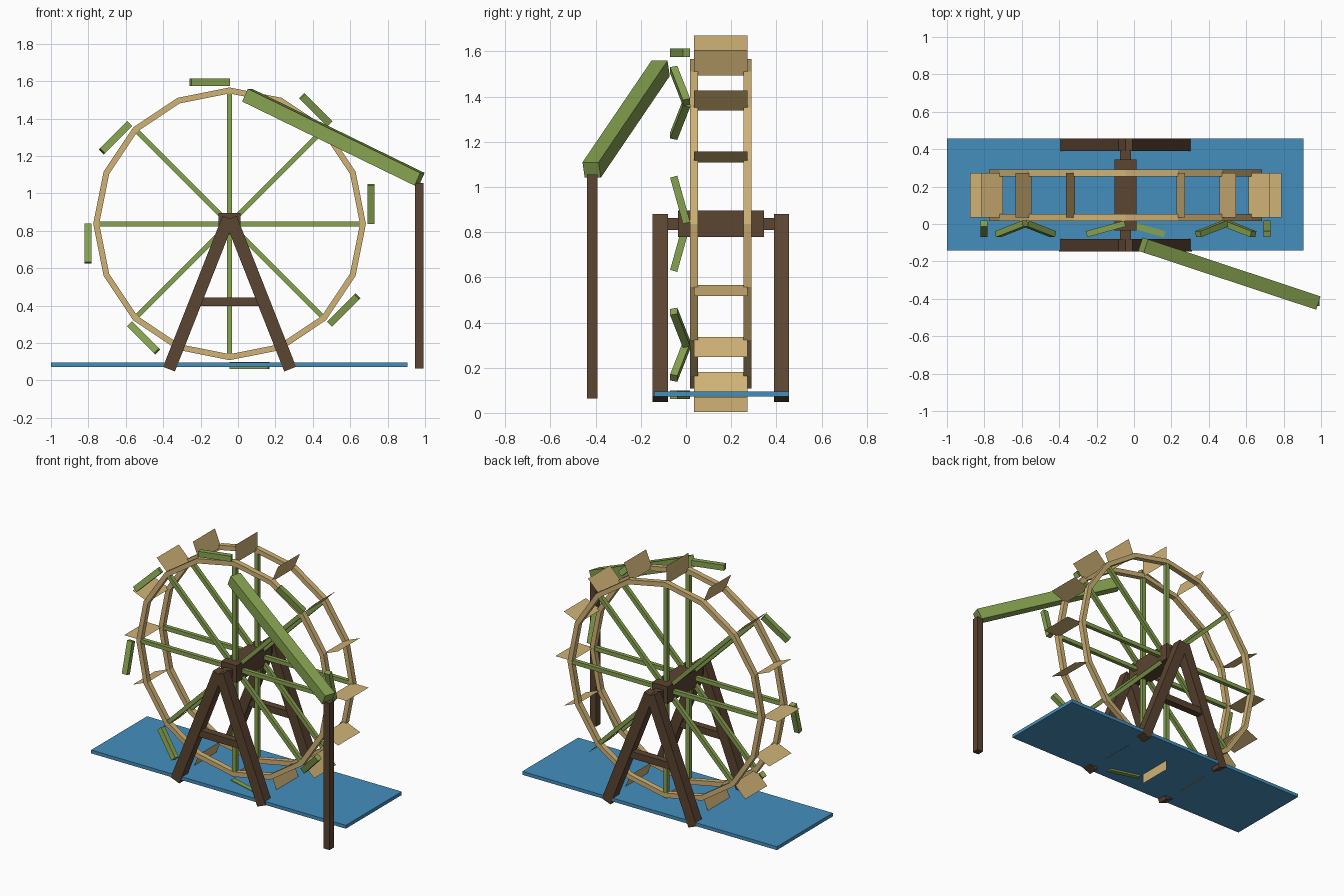
import bpy, bmesh
from math import pi, radians, atan2
from mathutils import Matrix, Vector

cube = bpy.data.objects.get("Cube")
if cube:
    bpy.data.objects.remove(cube, do_unlink=True)


def material(name, rgb):
    m = bpy.data.materials.new(name)
    m.use_nodes = True
    m.diffuse_color = (*rgb, 1)
    m.node_tree.nodes["Principled BSDF"].inputs["Base Color"].default_value = (*rgb, 1)
    return m


TAN = material("pale wood", (0.63, 0.445, 0.18))
GREEN = material("green wood", (0.242, 0.366, 0.08))
BROWN = material("dark wood", (0.105, 0.058, 0.031))
BLUE = material("water blue", (0.058, 0.275, 0.51))


def finish(name, bm, mat):
    me = bpy.data.meshes.new(name)
    bm.to_mesh(me)
    bm.free()
    me.materials.append(mat)
    ob = bpy.data.objects.new(name, me)
    bpy.context.collection.objects.link(ob)
    return ob


def box(name, mat, size, matrix):
    bm = bmesh.new()
    bmesh.ops.create_cube(bm, size=1, matrix=matrix @ Matrix.Diagonal((*size, 1)))
    return finish(name, bm, mat)


def block(name, mat, lo, hi):
    lo, hi = Vector(lo), Vector(hi)
    return box(name, mat, hi - lo, Matrix.Translation((lo + hi) / 2))


HUB = Matrix.Translation((-0.045, 0, 0.837))
SIDES = {"front": 0.035, "back": 0.273}
STEPS = 16


def turn(i):
    return HUB @ Matrix.Rotation(-2 * pi * i / STEPS, 4, 'Y')


# Water sheet
block("water", BLUE, (-1, -0.142, 0.072), (0.907, 0.456, 0.095))

# Wheel rims and spokes
for side, y in SIDES.items():
    bm = bmesh.new()
    rings = []
    for i in range(STEPS):
        rings.append([bm.verts.new(turn(i) @ Vector((r, y + d, 0)))
                      for r, d in ((0.697, -0.018), (0.729, -0.018),
                                   (0.729, 0.018), (0.697, 0.018))])
    for i in range(STEPS):
        a, b = rings[i], rings[(i + 1) % STEPS]
        for k in range(4):
            n = (k + 1) % 4
            bm.faces.new((a[k], a[n], b[n], b[k]))
    bmesh.ops.recalc_face_normals(bm, faces=bm.faces)
    finish(f"{side}_rim", bm, TAN)
    for i in range(0, STEPS // 2, 2):
        box(f"{side}_spoke_{i // 2 + 1}", GREEN, (1.42, 0.027, 0.027),
            turn(i) @ Matrix.Translation((0, y, 0)))

# Thin paddle boards
for i in range(STEPS):
    bm = bmesh.new()
    bm.faces.new([bm.verts.new(turn(i) @ Vector((r, y, 0)))
                  for r, y in ((0.71, 0.036), (0.833, 0.036),
                               (0.833, 0.272), (0.71, 0.272))])
    finish(f"paddle_{i + 1}", bm, TAN)

# Slanted slats at the front spoke ends
for i in range(0, STEPS, 2):
    box(f"slat_{i // 2 + 1}", GREEN, (0.038, 0.033, 0.213),
        turn(i) @ Matrix.Translation((0.757, -0.026, 0.106))
        @ Matrix.Rotation(radians(15.5), 4, 'X'))

# Hub and axle
box("hub", BROWN, (0.118, 0.38, 0.116), HUB @ Matrix.Translation((0, 0.155, 0)))
box("axle", BROWN, (0.059, 0.58, 0.053), HUB @ Matrix.Translation((0, 0.155, 0)))

# A-frame supports
for side, y in (("front", -0.114), ("back", 0.423)):
    for label, s in (("left", 1), ("right", -1)):
        foot = Vector((-0.045 + s * 0.324, y, 0.06))
        top = Vector((-0.045 + s * 0.006, y, 0.867))
        d = top - foot
        box(f"{side}_{label}_leg", BROWN, (0.068, 0.067, d.length),
            Matrix.Translation((foot + top) / 2)
            @ Matrix.Rotation(atan2(d.x, d.z), 4, 'Y'))
    block(f"{side}_crossbar", BROWN, (-0.2, y - 0.024, 0.397), (0.11, y + 0.024, 0.443))

# Sloping chute and its post
along = Vector((0.861, -0.285, -0.42)).normalized()
across = Vector((0, 0, 1)).cross(along).normalized()
up = along.cross(across)
frame = Matrix((along, across, up)).transposed().to_4x4()
box("chute", GREEN, (1.07, 0.075, 0.075),
    Matrix.Translation((0.51, -0.265, 1.3)) @ frame)
block("chute_post", BROWN, (0.947, -0.438, 0.063), (0.992, -0.391, 1.055))
